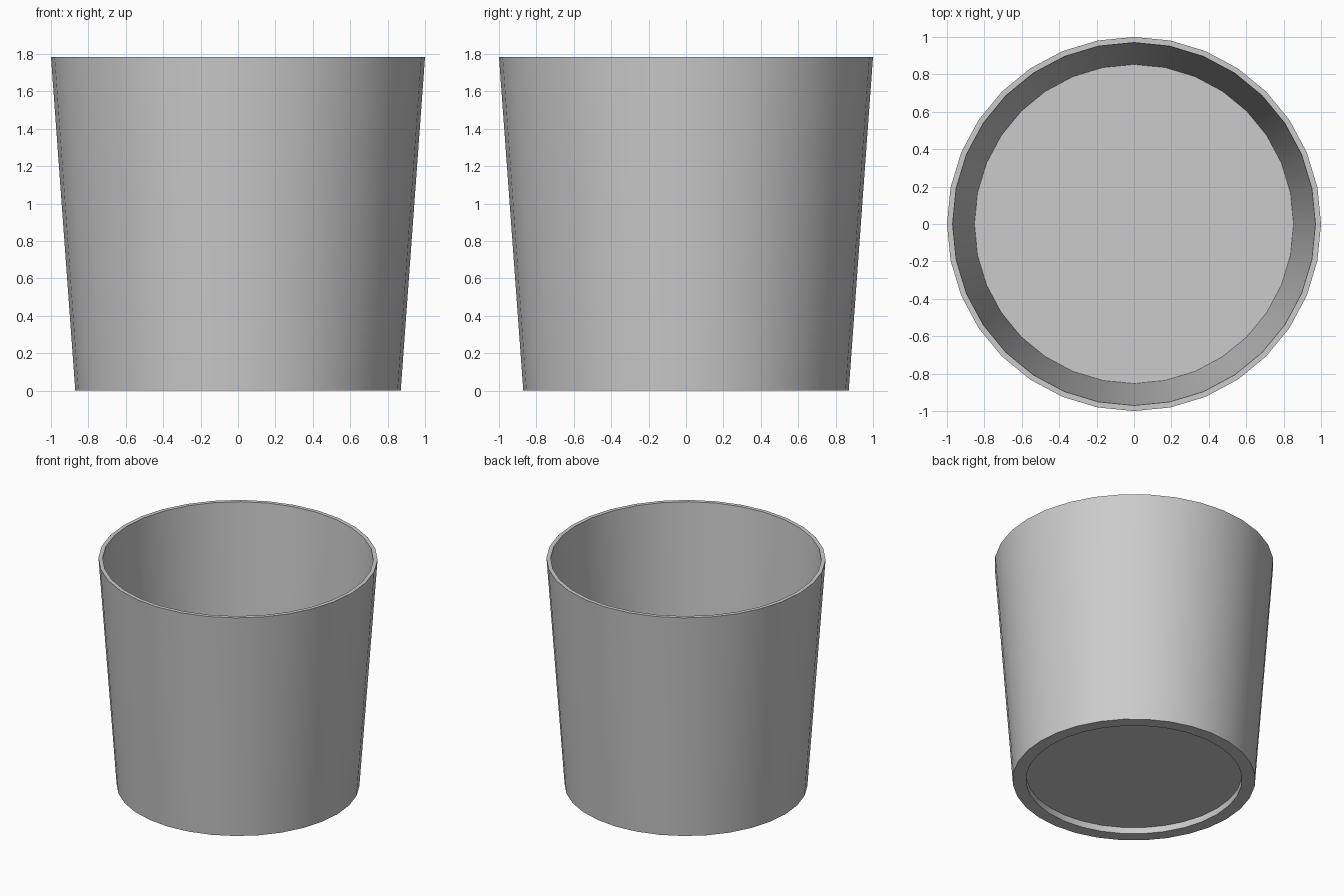
import bpy, bmesh, math

if "Cube" in bpy.data.objects:
    bpy.data.objects.remove(bpy.data.objects["Cube"])

SIDES = 32
# Cup profile (radius, height): underside recess, foot ring, outer wall, rim, inner wall, floor
PROFILE = [(0.775, 0.05), (0.775, 0.0), (0.87, 0.0), (1.0, 1.785),
           (0.97, 1.785), (0.853, 0.07)]


def lathe(name, profile, sides):
    """Spin a profile around z and cap both ends."""
    bm = bmesh.new()
    rings = [[bm.verts.new((r * math.cos(2 * math.pi * i / sides),
                            r * math.sin(2 * math.pi * i / sides), z))
              for i in range(sides)] for r, z in profile]
    for a, b in zip(rings, rings[1:]):
        for i in range(sides):
            j = (i + 1) % sides
            bm.faces.new((a[i], a[j], b[j], b[i]))
    bm.faces.new(rings[0])
    bm.faces.new(rings[-1])
    bmesh.ops.recalc_face_normals(bm, faces=bm.faces)
    mesh = bpy.data.meshes.new(name)
    bm.to_mesh(mesh)
    bm.free()
    obj = bpy.data.objects.new(name, mesh)
    bpy.context.collection.objects.link(obj)
    return obj


# Tapered open cup
cup = lathe("tapered_cup", PROFILE, SIDES)
bpy.context.view_layer.objects.active = cup
cup.select_set(True)
bpy.ops.object.shade_smooth_by_angle(angle=math.radians(30))
